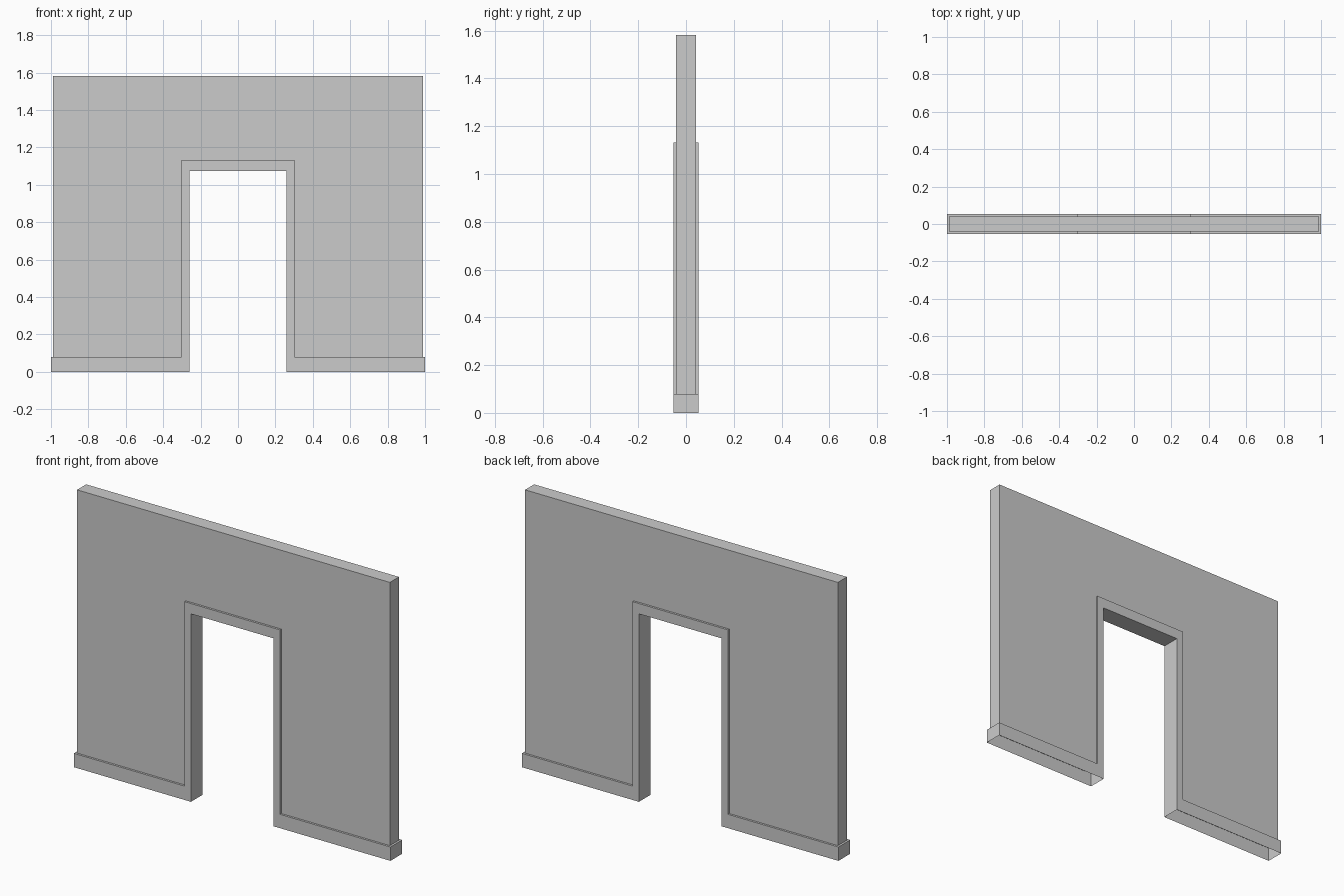
import bpy, bmesh

if "Cube" in bpy.data.objects:
    bpy.data.objects.remove(bpy.data.objects["Cube"])

# Half widths, heights and half depths
BASE_X, WALL_X, TRIM_X, DOOR_X = 1.0, 0.988, 0.302, 0.26
WALL_Z, TRIM_Z, DOOR_Z, BASE_Z = 1.582, 1.132, 1.073, 0.079
TRIM_Y, WALL_Y = 0.053, 0.041

bm = bmesh.new()


def path(end, side, low, top, y):
    """Line running along the skirting, up and around the doorway, and out again."""
    half = [(-end, low), (-side, low), (-side, top)]
    pts = half + [(-x, z) for x, z in reversed(half)]
    return [bm.verts.new((x, y, z)) for x, z in pts]


def strip(a, b):
    """Quads between two lines of equal length."""
    for k in range(len(a) - 1):
        bm.faces.new((a[k], a[k + 1], b[k + 1], b[k]))


sides = []
for s in (-1, 1):
    outer = path(BASE_X, TRIM_X, BASE_Z, TRIM_Z, s * TRIM_Y)
    inner = path(BASE_X, DOOR_X, 0, DOOR_Z, s * TRIM_Y)
    panel = path(WALL_X, TRIM_X, BASE_Z, TRIM_Z, s * WALL_Y)
    top = [bm.verts.new((x, s * WALL_Y, WALL_Z)) for x in (WALL_X, -WALL_X)]
    strip(inner, outer)           # raised skirting and door frame
    strip(outer, panel)           # narrow ledge back to the wall
    bm.faces.new(panel + top)     # wall panel
    sides.append((outer, inner, panel, top))

(o0, i0, p0, t0), (o1, i1, p1, t1) = sides
# Door reveal
strip(i0[1:5], i1[1:5])
# Skirting ends, end ledges, wall ends and wall top (underside stays open)
strip([i0[0], o0[0], p0[0], t0[1], t0[0], p0[5], o0[5], i0[5]],
      [i1[0], o1[0], p1[0], t1[1], t1[0], p1[5], o1[5], i1[5]])

bmesh.ops.recalc_face_normals(bm, faces=bm.faces)
mesh = bpy.data.meshes.new("doorway_wall")
bm.to_mesh(mesh)
bm.free()
bpy.context.collection.objects.link(bpy.data.objects.new("doorway_wall", mesh))
